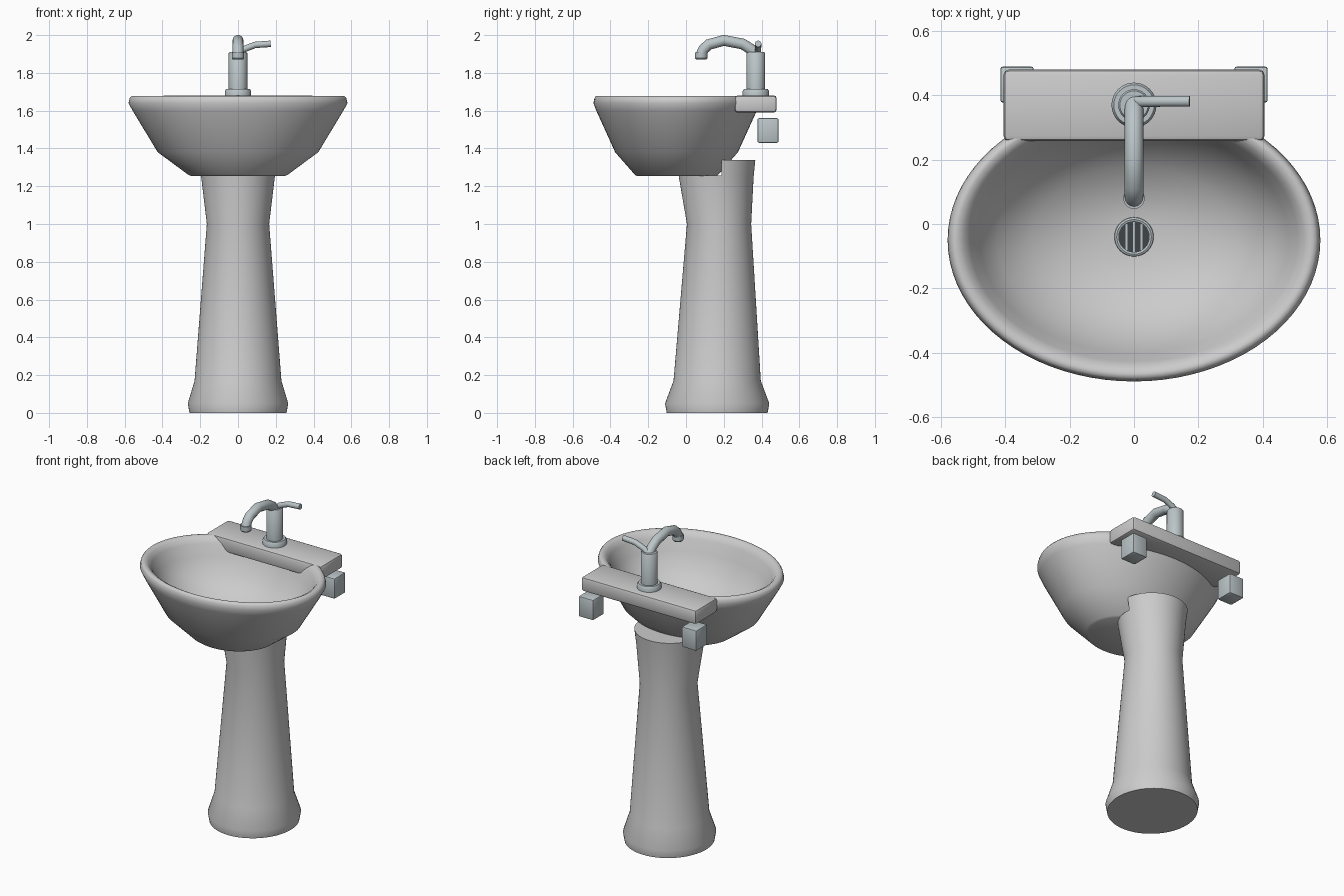
import bpy, bmesh, math

if "Cube" in bpy.data.objects:
    bpy.data.objects.remove(bpy.data.objects["Cube"])


def material(name, color):
    m = bpy.data.materials.new(name)
    m.diffuse_color = (*color, 1)
    m.use_nodes = True
    m.node_tree.nodes["Principled BSDF"].inputs["Base Color"].default_value = m.diffuse_color
    return m


METAL = material("metal", (0.50, 0.56, 0.58))
DARK = material("dark", (0.05, 0.06, 0.065))


def finish(ob, mat=None, angle=40):
    bpy.ops.object.select_all(action='DESELECT')
    ob.select_set(True)
    bpy.context.view_layer.objects.active = ob
    bpy.ops.object.shade_smooth_by_angle(angle=math.radians(angle))
    if mat:
        ob.data.materials.append(mat)
    return ob


def loft(name, rings, n=64, mat=None, angle=40):
    """Stack of ellipses (cx, cy, z, rx, ry), capped at both ends."""
    bm = bmesh.new()
    loops = []
    for cx, cy, z, rx, ry in rings:
        loops.append([bm.verts.new((cx + rx * math.cos(2 * math.pi * i / n),
                                    cy + ry * math.sin(2 * math.pi * i / n), z))
                      for i in range(n)])
    for a, b in zip(loops, loops[1:]):
        for i in range(n):
            j = (i + 1) % n
            bm.faces.new((a[i], a[j], b[j], b[i]))
    bm.faces.new(loops[0][::-1])
    bm.faces.new(loops[-1])
    bmesh.ops.recalc_face_normals(bm, faces=bm.faces)
    me = bpy.data.meshes.new(name)
    bm.to_mesh(me)
    bm.free()
    ob = bpy.data.objects.new(name, me)
    bpy.context.collection.objects.link(ob)
    return finish(ob, mat, angle)


def box(name, lo, hi, bevel, mat=None, segments=2):
    bpy.ops.mesh.primitive_cube_add(
        size=1, location=[(a + b) / 2 for a, b in zip(lo, hi)])
    ob = bpy.context.object
    ob.name = name
    ob.scale = [b - a for a, b in zip(lo, hi)]
    bpy.ops.object.transform_apply(location=False, rotation=False, scale=True)
    if bevel:
        mod = ob.modifiers.new("bevel", 'BEVEL')
        mod.width, mod.segments = bevel, segments
        bpy.ops.object.modifier_apply(modifier=mod.name)
    return finish(ob, mat)


def tube(name, points, radius, mat):
    cu = bpy.data.curves.new(name, 'CURVE')
    cu.dimensions = '3D'
    cu.bevel_depth, cu.bevel_resolution, cu.use_fill_caps = radius, 6, True
    sp = cu.splines.new('POLY')
    sp.points.add(len(points) - 1)
    for p, co in zip(sp.points, points):
        p.co = (*co, 1)
    ob = bpy.data.objects.new(name, cu)
    bpy.context.collection.objects.link(ob)
    bpy.ops.object.select_all(action='DESELECT')
    ob.select_set(True)
    bpy.context.view_layer.objects.active = ob
    bpy.ops.object.convert(target='MESH')
    return finish(bpy.context.object, mat, 50)


# Pedestal column with flared foot and top
pedestal = loft("pedestal", [(0, y, z, rx, ry) for z, y, rx, ry in [
    (0, .165, .257, .267), (.05, .165, .266, .276), (.17, .165, .23, .231),
    (1.0, .175, .165, .17), (1.25, .16, .195, .198), (1.34, .165, .205, .202)]])

# The front of the pedestal top is stepped down to carry the basin
cutter = box("step_cutter", (-.4, -.2, 1.257), (.4, .187, 1.5), 0)
mod = pedestal.modifiers.new("step", 'BOOLEAN')
mod.operation, mod.object, mod.solver = 'DIFFERENCE', cutter, 'EXACT'
finish(pedestal)
bpy.ops.object.modifier_apply(modifier=mod.name)
bpy.data.objects.remove(cutter)
finish(pedestal)

# Oval basin: outside wall, rolled rim, then the inner bowl
outer = [(1.255, .25, .212), (1.262, .265, .222), (1.38, .425, .325),
         (1.6, .558, .425), (1.64, .58, .44), (1.665, .574, .435),
         (1.677, .564, .428)]
inner = [(1.678, .55, .414), (1.668, .53, .396), (1.64, .51, .378),
         (1.57, .48, .352), (1.48, .425, .305), (1.40, .315, .23),
         (1.355, .19, .135), (1.34, .062, .062)]
loft("basin", [(0, -.05 + (.01 if z < 1.35 and rx < .1 else 0), z, rx, ry)
               for z, rx, ry in outer + inner], n=80, angle=65)

# Tap ledge across the back
box("tap_ledge", (-.406, .258, 1.59), (.406, .48, 1.681), .016, segments=2)

# Wall brackets
for side, s in (("left", -1), ("right", 1)):
    x = sorted((s * .312, s * .416))
    box("bracket_" + side, (x[0], .378, 1.43), (x[1], .49, 1.56), .008, METAL)

# Tap body: flange and post
ty = .37
loft("tap_post", [(0, ty, z, r, r) for z, r in [
    (1.675, .07), (1.704, .07), (1.714, .063), (1.714, .049),
    (1.904, .049), (1.91, .044)]], n=32, mat=METAL)

# Spout and its outlet
tube("spout", [(0, y, z) for y, z in [
    (.375, 1.89), (.345, 1.925), (.3, 1.953), (.2, 1.972), (.12, 1.95),
    (.093, 1.925), (.08, 1.895)]], .029, METAL)
loft("spout_outlet", [(0, .08, z, r, r) for z, r in [
    (1.87, .026), (1.878, .033), (1.908, .033)]], n=32, mat=METAL)

# Lever handle
tube("tap_lever", [(0, .38, 1.90), (.03, .381, 1.925), (.09, .382, 1.948),
                   (.173, .382, 1.954)], .017, METAL)

# Drain ring, dark hole and grille bars
dy = -.04
loft("drain_ring", [(0, dy, z, r, r) for z, r in [
    (1.335, .062), (1.346, .06), (1.349, .054), (1.346, .048)]],
    n=32, mat=METAL)
loft("drain_hole", [(0, dy, z, .049, .049) for z in (1.34, 1.348)],
     n=32, mat=DARK)
for i in (-1, 0, 1):
    h = math.sqrt(.047 ** 2 - (i * .024) ** 2)
    box("drain_bar_%d" % (i + 2), (i * .024 - .003, dy - h, 1.345),
        (i * .024 + .003, dy + h, 1.352), 0, METAL)
